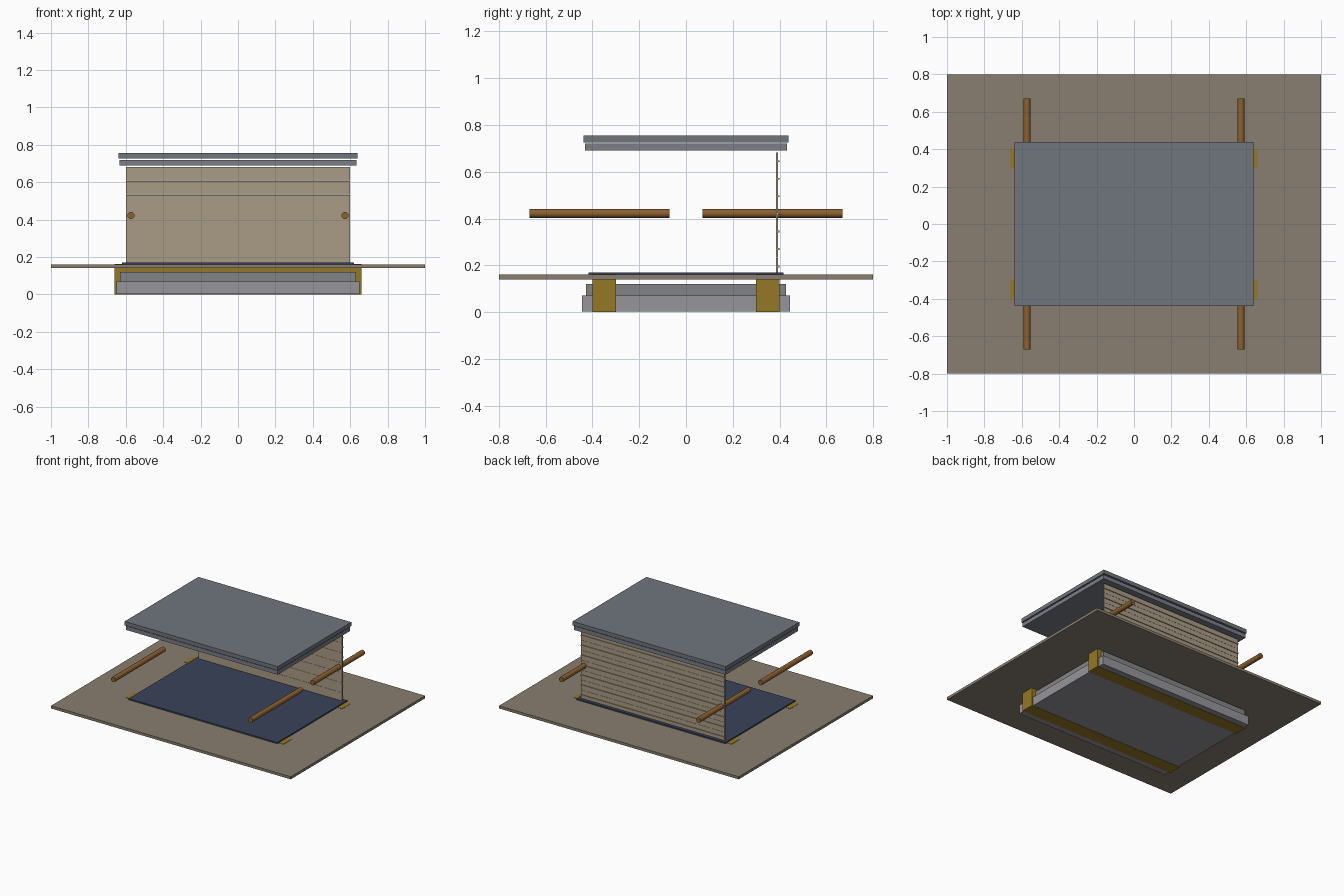
import bpy
import math

if "Cube" in bpy.data.objects:
    bpy.data.objects.remove(bpy.data.objects["Cube"])


def material(name, rgb):
    m = bpy.data.materials.new(name)
    m.diffuse_color = (*rgb, 1)
    m.use_nodes = True
    m.node_tree.nodes["Principled BSDF"].inputs["Base Color"].default_value = m.diffuse_color
    return m


STONE = material("pale_stone", (0.30, 0.30, 0.33))
STONE_DARK = material("dark_stone", (0.22, 0.23, 0.24))
BRASS = material("brass", (0.30, 0.19, 0.02))
FLOOR = material("floor_tan", (0.25, 0.21, 0.16))
NAVY = material("navy", (0.04, 0.055, 0.10))
BLIND = material("blind_tan", (0.40, 0.33, 0.24))
WOOD = material("wood", (0.26, 0.12, 0.03))
SLATE = material("slate", (0.16, 0.18, 0.21))
SLATE_LOW = material("slate_low", (0.20, 0.21, 0.25))


def box(name, x, y, z, mat):
    """Box from (min, max) ranges on each axis."""
    bpy.ops.mesh.primitive_cube_add(
        size=1, location=[(a + b) / 2 for a, b in (x, y, z)])
    ob = bpy.context.object
    ob.name = name
    ob.scale = [b - a for a, b in (x, y, z)]
    bpy.ops.object.transform_apply(location=False, rotation=False, scale=True)
    ob.data.materials.append(mat)
    return ob


def slab(name, hx, hy, z0, z1, mat):
    """Box centred on the vertical axis."""
    return box(name, (-hx, hx), (-hy, hy), (z0, z1), mat)


# Stepped base
slab("base_lower", 0.65, 0.445, 0.002, 0.07, STONE)
slab("base_upper", 0.63, 0.427, 0.07, 0.12, STONE_DARK)

# Cross beams through the base, their ends just showing above the plate
for side, s in (("front", -1), ("back", 1)):
    box(side + "_beam", (-0.66, 0.66), sorted((s * 0.3, s * 0.4)),
        (0, 0.162), BRASS)

# Wide plate and inset floor
slab("wide_plate", 1.0, 0.8, 0.14, 0.16, FLOOR)
slab("floor_panel", 0.62, 0.417, 0.16, 0.17, NAVY)

# Slatted back wall, a rib along the rear of each slat
for i in range(7):
    z = 0.195 + i * 0.075
    bottom = max(z - 0.037, 0.165)
    box(f"wall_slat_{i + 1}", (-0.598, 0.598), (0.386, 0.394),
        (bottom, z + 0.037), BLIND)
    box(f"wall_rib_{i + 1}", (-0.598, 0.598), (0.394, 0.4),
        (z - 0.004, z + 0.004), BLIND)

# Two-layer roof
slab("roof_lower", 0.633, 0.432, 0.69, 0.72, SLATE_LOW)
slab("roof_upper", 0.638, 0.439, 0.726, 0.755, SLATE)

# Four carrying poles
for end, sy in (("front", -1), ("back", 1)):
    for side, sx in (("left", -1), ("right", 1)):
        bpy.ops.mesh.primitive_cylinder_add(
            vertices=16, radius=0.019, depth=0.6,
            location=(sx * 0.572, sy * 0.37, 0.422),
            rotation=(math.pi / 2, 0, 0))
        pole = bpy.context.object
        pole.name = f"{end}_{side}_pole"
        pole.data.materials.append(WOOD)
        bpy.ops.object.shade_smooth_by_angle()
